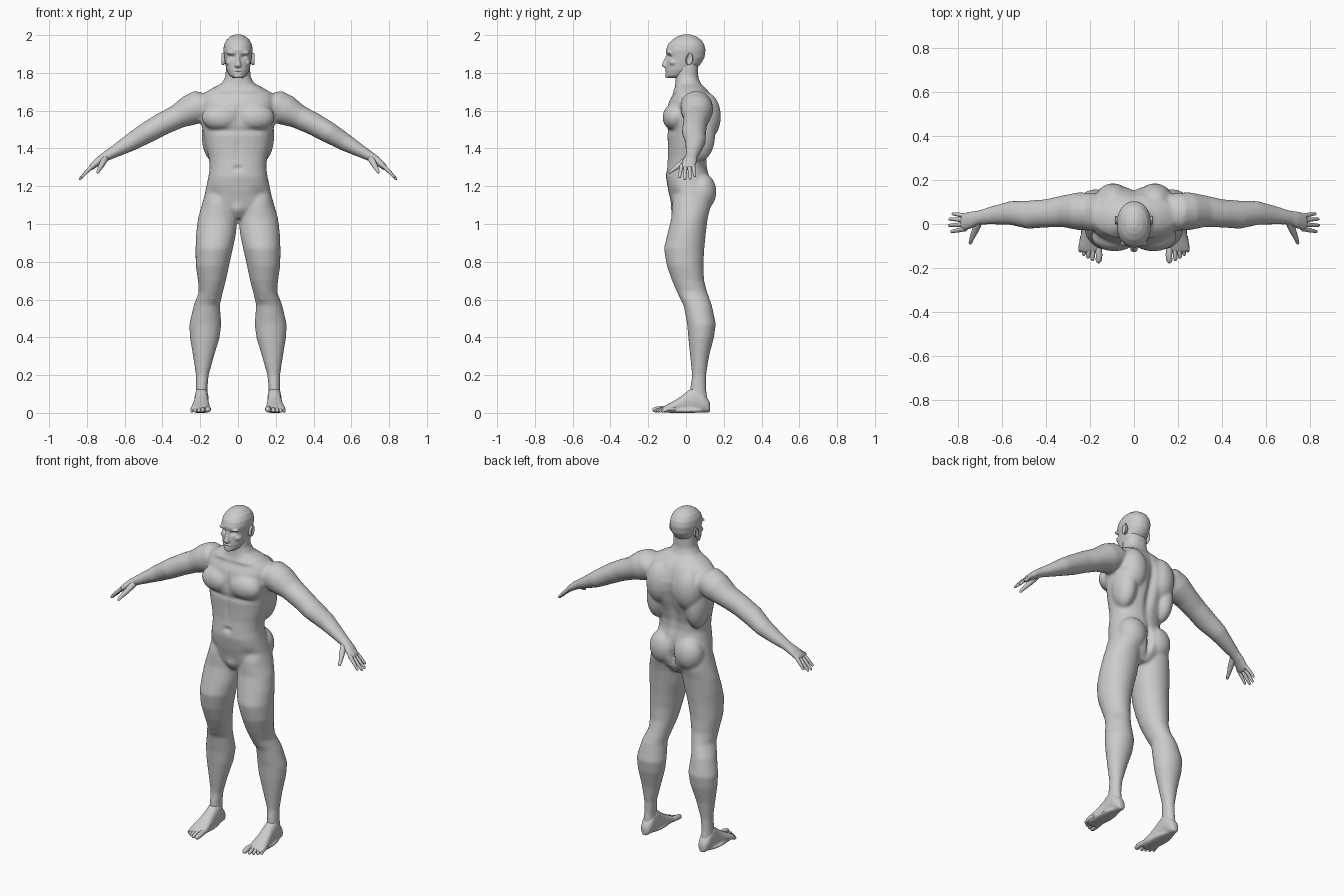
import bpy, bmesh, math
from mathutils import Vector

skin = bpy.data.materials.new("plain_grey")
skin.diffuse_color = (0.6, 0.6, 0.6, 1)
N = 28


def loft(bm, rings, p=2.0):
    """Closed skin over rings given as (centre, u vector, v vector)."""
    def pw(t):
        return math.copysign(abs(t) ** (2 / p), t)
    loops = []
    for c, u, v in rings:
        c, u, v = Vector(c), Vector(u), Vector(v)
        loops.append([bm.verts.new(c + u * pw(math.cos(k * math.tau / N)) + v * pw(math.sin(k * math.tau / N)))
                      for k in range(N)])
    for a, b in zip(loops, loops[1:]):
        for k in range(N):
            bm.faces.new((a[k], a[(k + 1) % N], b[(k + 1) % N], b[k]))
    bm.faces.new(loops[0])
    bm.faces.new(loops[-1])


def stack(bm, rows, s=1, p=2.0):
    """Horizontal sections: z, x min, x max, y front, y back."""
    loft(bm, [((s * (a + b) / 2, (f + k) / 2, z), ((b - a) / 2, 0, 0), (0, (k - f) / 2, 0))
              for z, a, b, f, k in rows], p)


def blob(bm, c, r):
    """Ellipsoid muscle mass."""
    res = bmesh.ops.create_icosphere(bm, subdivisions=3, radius=1)
    for v in res["verts"]:
        v.co = Vector(c) + Vector((v.co.x * r[0], v.co.y * r[1], v.co.z * r[2]))


def digit(bm, pts):
    """Rounded tapering finger or toe through (x, y, z, radius)."""
    P = [Vector(q[:3]) for q in pts]
    d = (P[-1] - P[0]).normalized()
    u = d.cross(Vector((0, 0, 1))).normalized()
    v = u.cross(d)
    rings = [(c, u * q[3], v * q[3]) for c, q in zip(P, pts)]
    r = pts[-1][3]
    rings += [(P[-1] + d * r * .6, u * r * .75, v * r * .75), (P[-1] + d * r, u * r * .25, v * r * .25)]
    loft(bm, rings)


def finish(name, bm, voxel=0, iters=5, dents=()):
    """Make the object, fuse its masses and press in the surface details."""
    bmesh.ops.recalc_face_normals(bm, faces=bm.faces)
    me = bpy.data.meshes.new(name)
    bm.to_mesh(me)
    bm.free()
    ob = bpy.data.objects.new(name, me)
    bpy.context.collection.objects.link(ob)
    bpy.ops.object.select_all(action='DESELECT')
    bpy.context.view_layer.objects.active = ob
    ob.select_set(True)
    if voxel:
        m = ob.modifiers.new("fuse", 'REMESH')
        m.mode, m.voxel_size = 'VOXEL', voxel
        bpy.ops.object.modifier_apply(modifier="fuse")
        m = ob.modifiers.new("soften", 'SMOOTH')
        m.factor, m.iterations = .5, iters
        bpy.ops.object.modifier_apply(modifier="soften")
    for c, r, move in dents:
        for s in ((-1, 1) if c[0] else (1,)):
            for v in ob.data.vertices:
                q = ((v.co.x - s * c[0]) / r[0]) ** 2 + ((v.co.y - c[1]) / r[1]) ** 2 + ((v.co.z - c[2]) / r[2]) ** 2
                if q < 6:
                    v.co += Vector((s * move[0], move[1], move[2])) * math.exp(-q)
    ob.data.materials.clear()
    ob.data.materials.append(skin)
    bpy.ops.object.shade_smooth_by_angle(angle=math.radians(60))
    return ob


# Torso and neck
body = bmesh.new()
torso = [(1.03, .05, -.045, .09), (1.08, .16, -.07, .125), (1.12, .183, -.08, .14), (1.18, .172, -.095, .145),
         (1.25, .157, -.107, .125), (1.30, .15, -.102, .112), (1.35, .155, -.097, .112), (1.42, .173, -.097, .13),
         (1.48, .185, -.10, .152), (1.55, .197, -.108, .168), (1.60, .20, -.105, .167), (1.65, .20, -.09, .15),
         (1.69, .185, -.067, .13), (1.72, .135, -.06, .105), (1.745, .085, -.056, .078), (1.78, .067, -.055, .065),
         (1.86, .062, -.05, .065)]
stack(body, [(z, -w, w, f, b) for z, w, f, b in torso], p=2.3)

leg = [(1.15, .03, .178, -.07, .13), (1.09, .008, .195, -.075, .13), (1.03, .004, .212, -.078, .115),
       (.95, .010, .222, -.098, .105), (.87, .027, .225, -.117, .097), (.78, .047, .224, -.102, .092),
       (.70, .064, .212, -.074, .096), (.64, .08, .208, -.048, .112), (.57, .096, .234, -.013, .137),
       (.47, .088, .258, .006, .158), (.40, .097, .255, .012, .148), (.30, .127, .238, .022, .122),
       (.20, .155, .223, .032, .107), (.13, .162, .223, .022, .107), (.06, .162, .225, .02, .115)]
arm = [(.13, 1.625, .05, .075, .075), (.19, 1.63, .055, .085, .085), (.25, 1.603, .058, .086, .083),
       (.32, 1.568, .058, .072, .064), (.40, 1.53, .048, .064, .060), (.48, 1.485, .042, .064, .056),
       (.56, 1.437, .05, .054, .048), (.64, 1.391, .04, .042, .035), (.70, 1.358, .030, .033, .026),
       (.74, 1.332, .018, .040, .022), (.775, 1.302, .008, .043, .017), (.785, 1.294, .006, .040, .011)]
for s in (-1, 1):
    stack(body, leg, s)
    loft(body, [((s * x, y, z), (0, ry, 0), (s * .489 * rv, 0, .873 * rv)) for x, z, y, ry, rv in arm])
    blob(body, (s * .088, -.058, 1.565), (.105, .066, .075))     # chest
    blob(body, (s * .085, .085, 1.17), (.085, .076, .10))        # buttock
    blob(body, (s * .095, .10, 1.57), (.085, .085, .13))         # shoulder blade
    blob(body, (s * .13, .07, 1.47), (.062, .085, .14))          # side of back
    blob(body, (s * .145, .0, .63), (.045, .035, .05))           # kneecap
    blob(body, (s * .192, .065, .09), (.038, .022, .022))        # ankle bones
body_dents = [((0, .15, 1.48), (.022, .09, .17), (0, -.022, 0)),      # spine
              ((0, .14, 1.15), (.014, .08, .07), (0, -.035, 0)),      # cleft
              ((0, -.11, 1.57), (.014, .06, .07), (0, .010, 0)),      # breastbone
              ((0, -.10, 1.295), (.022, .05, .012), (0, .012, 0)),    # navel
              ((0, -.10, 1.40), (.014, .06, .08), (0, .005, 0)),      # belly line
              ((.085, -.10, 1.495), (.08, .06, .016), (0, .008, 0)),  # under the chest
              ((.09, -.07, 1.705), (.07, .05, .012), (0, -.008, 0)),  # collarbone
              ((.13, -.08, 1.16), (.05, .06, .03), (0, .010, 0)),     # groin
              ((0, -.07, 1.07), (.03, .05, .035), (0, -.012, 0))]
finish("body", body, .009, 5, body_dents)

# Head
head = bmesh.new()
skull = [(1.773, .026, -.096, -.03), (1.785, .044, -.106, .0), (1.815, .06, -.107, .045), (1.85, .068, -.105, .08),
         (1.88, .073, -.102, .098), (1.92, .078, -.107, .104), (1.95, .074, -.096, .097), (1.975, .061, -.074, .080),
         (1.993, .04, -.046, .054), (2.003, .016, -.018, .024)]
stack(head, [(z, -w, w, f, b) for z, w, f, b in skull], p=2.15)
loft(head, [((0, y, z), (w, 0, 0), (0, d, 0)) for z, y, w, d in      # nose
            ((1.888, -.097, .009, .013), (1.86, -.106, .012, .016), (1.838, -.112, .019, .018),
             (1.828, -.104, .014, .012))])
blob(head, (0, -.104, 1.812), (.024, .009, .006))                # upper lip
blob(head, (0, -.102, 1.799), (.021, .009, .006))                # lower lip
blob(head, (0, -.095, 1.783), (.024, .016, .012))                # chin
for s in (-1, 1):
    blob(head, (s * .032, -.088, 1.905), (.032, .015, .009))     # brow
    blob(head, (s * .046, -.066, 1.855), (.020, .022, .016))     # cheekbone
head_dents = [((.032, -.10, 1.886), (.018, .03, .011), (0, .016, 0)),
              ((0, -.11, 1.8055), (.024, .03, .003), (0, .005, 0))]
finish("head", head, .005, 4, head_dents)

# Ears
ears = bmesh.new()
for s in (-1, 1):
    loft(ears, [((s * x, y, 1.873), (0, .018 * k, -.004 * k), (0, .006 * k, .032 * k))
                for x, y, k in ((.062, .012, .7), (.076, .015, .95), (.084, .018, 1), (.087, .019, .85), (.081, .016, .45))])
finish("ears", ears)

# Feet, as upright sections from heel to ball: y, x centre, half width, top
feet = bmesh.new()
sole = [(.128, .193, .014, .05), (.118, .193, .028, .07), (.09, .193, .036, .11), (.05, .193, .037, .14),
        (.01, .193, .037, .115), (-.03, .195, .042, .083), (-.07, .197, .049, .058), (-.10, .199, .053, .042),
        (-.122, .199, .05, .03), (-.13, .198, .042, .022)]
for s in (-1, 1):
    loft(feet, [((s * x, y, h / 2 + .002), (w, 0, 0), (0, 0, h / 2)) for y, x, w, h in sole], 2.3)
    blob(feet, (s * .197, -.02, .012), (.046, .125, .014))       # sole pad
finish("feet", feet, .007, 4)

# Toes
toes = bmesh.new()
for s in (-1, 1):
    for x, tip, r in ((.158, -.164, .0155), (.186, -.158, .0105), (.206, -.148, .010), (.225, -.136, .0095),
                      (.242, -.121, .009)):
        digit(toes, [(s * (.195 + (x - .195) * .85), tip + .065, .022, r),
                     (s * x, tip + .025, .021, r * .95), (s * (x + .002), tip, r + .001, r * .9)])
finish("toes", toes)

# Fingers and thumbs
fingers = bmesh.new()
for s in (-1, 1):
    for y, d, reach in ((.040, .006, .050), (.019, .003, .064), (-.003, -.003, .066), (-.024, -.010, .056)):
        digit(fingers, [(s * .765, y * .9, 1.312, .0115), (s * (.768 + reach * .55), y + d * .5, 1.310 - reach * .55, .0095),
                        (s * (.77 + reach), y + d, 1.308 - reach * 1.05, .007)])
    digit(fingers, [(s * .705, .008, 1.345, .018), (s * .722, -.035, 1.312, .015), (s * .735, -.064, 1.29, .0105),
                    (s * .742, -.085, 1.275, .008)])
finish("fingers", fingers)
